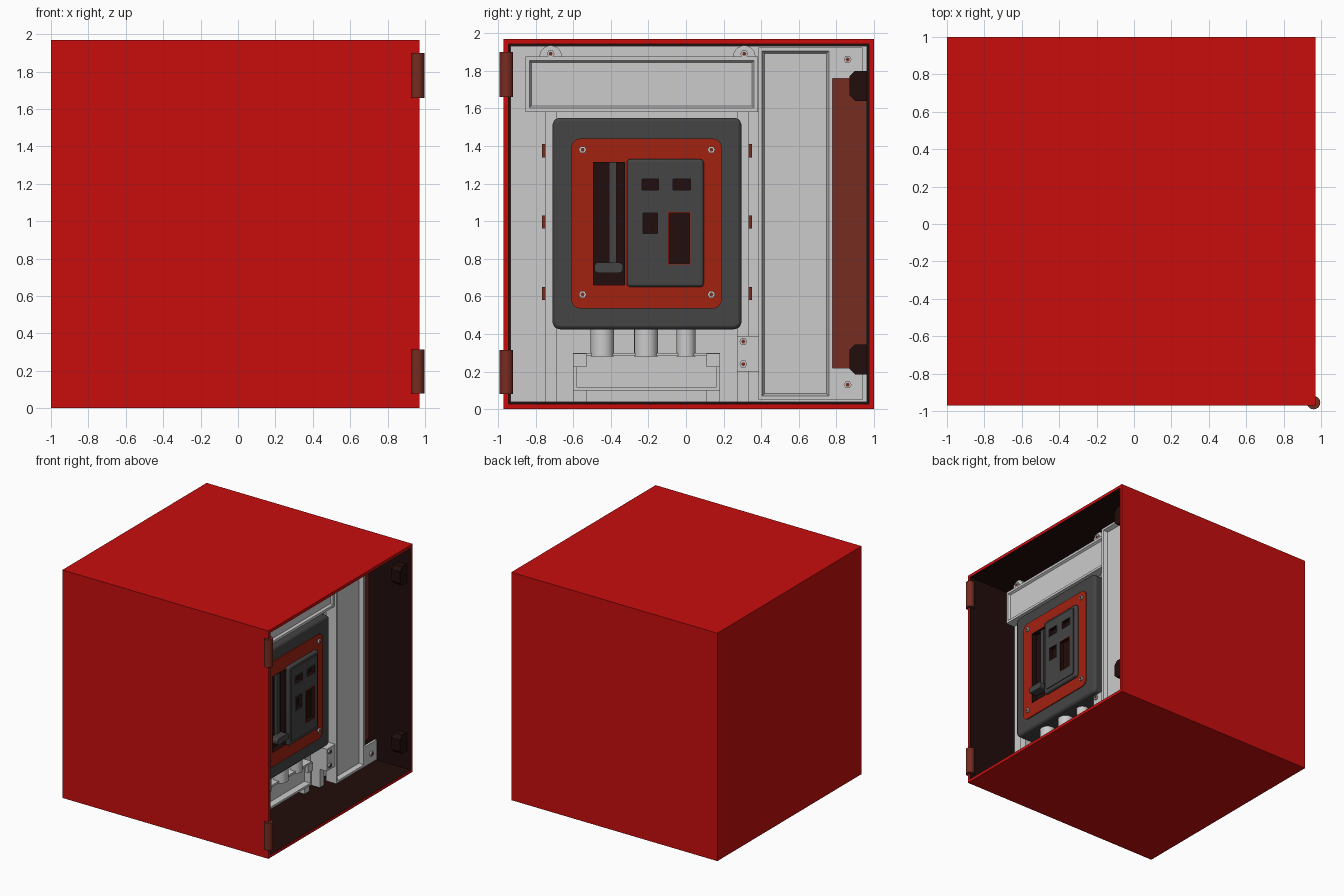
import bpy, bmesh, math
from mathutils import Matrix

if "Cube" in bpy.data.objects:
    bpy.data.objects.remove(bpy.data.objects["Cube"])


def material(name, rgb):
    m = bpy.data.materials.new(name)
    m.diffuse_color = (*rgb, 1)
    m.use_nodes = True
    m.node_tree.nodes["Principled BSDF"].inputs["Base Color"].default_value = m.diffuse_color
    return m


RED = material("cabinet red", (0.58, 0.004, 0.004))
GREY = material("light grey", (0.60, 0.60, 0.60))
DARK = material("dark grey", (0.058, 0.058, 0.058))
ORANGE = material("rust orange", (0.36, 0.016, 0.005))
BROWN = material("red brown", (0.18, 0.025, 0.015))
INSIDE = material("inside dark brown", (0.015, 0.004, 0.0035))


def finish(name, bm, mats, smooth=False):
    bmesh.ops.recalc_face_normals(bm, faces=bm.faces)
    me = bpy.data.meshes.new(name)
    bm.to_mesh(me)
    bm.free()
    for m in mats:
        me.materials.append(m)
    ob = bpy.data.objects.new(name, me)
    bpy.context.collection.objects.link(ob)
    if smooth:
        bpy.ops.object.select_all(action='DESELECT')
        ob.select_set(True)
        bpy.context.view_layer.objects.active = ob
        bpy.ops.object.shade_smooth_by_angle(angle=math.radians(35))
    return ob


def bevel(ob, width, segments=2):
    b = ob.modifiers.new("bevel", 'BEVEL')
    b.width, b.segments, b.limit_method = width, segments, 'ANGLE'
    b.angle_limit = math.radians(40)


def cut(ob, cutter):
    b = ob.modifiers.new("cut", 'BOOLEAN')
    b.object, b.operation, b.solver = cutter, 'DIFFERENCE', 'EXACT'


def prism(name, pts, x0, x1, mat, smooth=False):
    """Outline in (y, z) extruded along x."""
    bm = bmesh.new()
    a = [bm.verts.new((x0, y, z)) for y, z in pts]
    b = [bm.verts.new((x1, y, z)) for y, z in pts]
    bm.faces.new(a)
    bm.faces.new(b)
    n = len(pts)
    for i in range(n):
        j = (i + 1) % n
        bm.faces.new((a[i], a[j], b[j], b[i]))
    return finish(name, bm, [mat], smooth)


def rect(y0, y1, z0, z1, r=0, n=5):
    if not r:
        return [(y0, z0), (y1, z0), (y1, z1), (y0, z1)]
    pts = []
    for k, (cy, cz) in enumerate(((y1 - r, z1 - r), (y0 + r, z1 - r),
                                  (y0 + r, z0 + r), (y1 - r, z0 + r))):
        for i in range(n + 1):
            t = math.pi / 2 * (k + i / n)
            pts.append((cy + r * math.cos(t), cz + r * math.sin(t)))
    return pts


def box(name, y0, y1, z0, z1, x0, x1, mat):
    return prism(name, rect(y0, y1, z0, z1), x0, x1, mat)


def tray(name, y0, y1, z0, z1, x0, x1, rim, depth, mat, inner=None, slope=0.0001):
    """Box whose +x face is sunk inside a rim; inner walls may differ in colour."""
    bm = bmesh.new()
    bmesh.ops.create_cube(bm, size=1)
    for v in bm.verts:
        v.co = (x1 if v.co.x > 0 else x0, y1 if v.co.y > 0 else y0, z1 if v.co.z > 0 else z0)
    bm.normal_update()
    f = [f for f in bm.faces if f.normal.x > 0.9]
    bmesh.ops.inset_region(bm, faces=f, thickness=rim)
    walls = bmesh.ops.inset_region(bm, faces=f, thickness=slope, depth=-depth)["faces"]
    if inner:
        for w in walls + f:
            w.material_index = 1
    return finish(name, bm, [mat, inner] if inner else [mat])


def cylinder(name, loc, r, length, mat, axis='Z', sides=20):
    bm = bmesh.new()
    rot = Matrix.Rotation(math.pi / 2, 4, 'Y') if axis == 'X' else Matrix()
    bmesh.ops.create_cone(bm, cap_ends=True, segments=sides, radius1=r, radius2=r,
                          depth=length, matrix=Matrix.Translation(loc) @ rot)
    return finish(name, bm, [mat], True)


def screw(y, z, x):
    cylinder("screw", (x, y, z), 0.021, 0.016, GREY, 'X', 6)
    cylinder("screw_socket", (x + 0.006, y, z), 0.011, 0.01, BROWN, 'X', 6)


# Cabinet shell, open towards +x, with dark lining
tray("cabinet", -0.97, 1.0, 0, 1.97, -1, 0.97, 0.037, 1.93, RED, INSIDE)

# Hinge barrels
for z0, z1 in ((0.08, 0.315), (1.66, 1.9)):
    cylinder("hinge", (0.96, -0.955, (z0 + z1) / 2), 0.036, z1 - z0, BROWN)

# Mounting plate and rails
box("back_plate", -0.933, 0.963, 0.037, 1.933, 0.46, 0.5, GREY)
for y0, y1 in ((-0.75, -0.69), (0.275, 0.335)):
    box("rail", y0, y1, 0.037, 1.58, 0.5, 0.59, GREY)

# Side clips on rails
for z in (0.615, 0.995, 1.375):
    for y in (-0.757, 0.342):
        box("rail_clip", y - 0.009, y + 0.009, z - 0.035, z + 0.035, 0.53, 0.6, BROWN)

# Top cover with screw ears
tray("top_cover", -0.855, 0.384, 1.58, 1.875, 0.57, 0.655, 0.03, 0.018, GREY, slope=0.015)
for y in (-0.72, 0.31):
    ear = [(y + 0.06 * math.cos(math.pi * i / 10), 1.875 + 0.06 * math.sin(math.pi * i / 10))
           for i in range(11)]
    prism("cover_ear", ear, 0.62, 0.645, GREY, True)
    screw(y, 1.89, 0.65)

# Tall side cover with tabs
tray("side_cover", 0.385, 0.78, 0.05, 1.925, 0.57, 0.67, 0.028, 0.035, GREY, slope=0.018)
for z0, z1, s in ((0.05, 0.22, 0.13), (1.76, 1.925, 1.86)):
    box("cover_tab", 0.78, 0.94, z0, z1, 0.65, 0.67, GREY)
    screw(0.86, s, 0.675)
box("side_strip", 0.78, 0.96, 0.2, 1.78, 0.55, 0.58, BROWN)

# Latch catches on the back wall
for z0, z1 in ((0.185, 0.345), (1.64, 1.8)):
    prism("latch_catch", [(0.963, z0), (0.9, z0), (0.87, z0 + 0.03), (0.87, z1 - 0.03),
                          (0.9, z1), (0.963, z1)], 0.86, 0.94, INSIDE)

# Lower bracket
box("lower_bracket", 0.27, 0.385, 0.2, 0.39, 0.59, 0.66, GREY)
for z in (0.24, 0.36):
    screw(0.305, z, 0.665)

# Cable tray with supports, and conduits
tray("cable_tray", -0.6, 0.18, 0.1, 0.3, 0.5, 0.58, 0.025, 0.06, GREY)
for y0, y1 in ((-0.6, -0.53), (0.11, 0.18)):
    box("tray_leg", y0, y1, 0.037, 0.1, 0.5, 0.56, GREY)
    box("tray_lug", y0, y1, 0.225, 0.295, 0.57, 0.59, GREY)
for y, r in ((-0.445, 0.063), (-0.213, 0.063), (0.0, 0.05)):
    cylinder("conduit", (0.555, y, 0.38), r, 0.2, GREY)

# Breaker housing and faceplate, with the lever slot cut through both
slot = box("slot_cutter", -0.495, -0.325, 0.66, 1.315, 0.63, 0.8, INSIDE)
slot.hide_render = True
housing = prism("breaker_housing", rect(-0.71, 0.295, 0.425, 1.55, 0.04), 0.5, 0.67, DARK, True)
bevel(housing, 0.018)
plate = prism("faceplate", rect(-0.61, 0.19, 0.535, 1.44, 0.05), 0.655, 0.678, ORANGE, True)
for ob in (housing, plate):
    cut(ob, slot)
for y in (-0.55, 0.135):
    for z in (0.61, 1.38):
        screw(y, z, 0.682)

# Slot lining and operating lever
tray("slot_lining", -0.4955, -0.3245, 0.6595, 1.3155, 0.62, 0.68, 0.003, 0.045, INSIDE)
box("lever_bar", -0.41, -0.37, 0.75, 1.313, 0.63, 0.66, DARK)
handle = prism("lever_handle", rect(-0.488, -0.335, 0.725, 0.78, 0.022), 0.65, 0.72, DARK, True)

# Control module with four sunken windows
module = prism("control_module", rect(-0.315, 0.095, 0.65, 1.33, 0.02), 0.66, 0.705, DARK, True)
bevel(module, 0.012)
trim = prism("module_raised_face", rect(-0.285, 0.07, 0.68, 1.305, 0.012), 0.69, 0.712, DARK, True)
windows = ((-0.24, -0.14, 1.16, 1.23, DARK), (-0.075, 0.03, 1.16, 1.23, DARK),
           (-0.235, -0.145, 0.93, 1.05, DARK), (-0.095, 0.025, 0.77, 1.05, ORANGE))
for y0, y1, z0, z1, rim in windows:
    cutter = box("window_cutter", y0, y1, z0, z1, 0.672, 0.8, DARK)
    cutter.hide_render = True
    cut(module, cutter)
    cut(trim, cutter)
    tray("window", y0, y1, z0, z1, 0.67, 0.718, 0.008, 0.035, rim, INSIDE)
